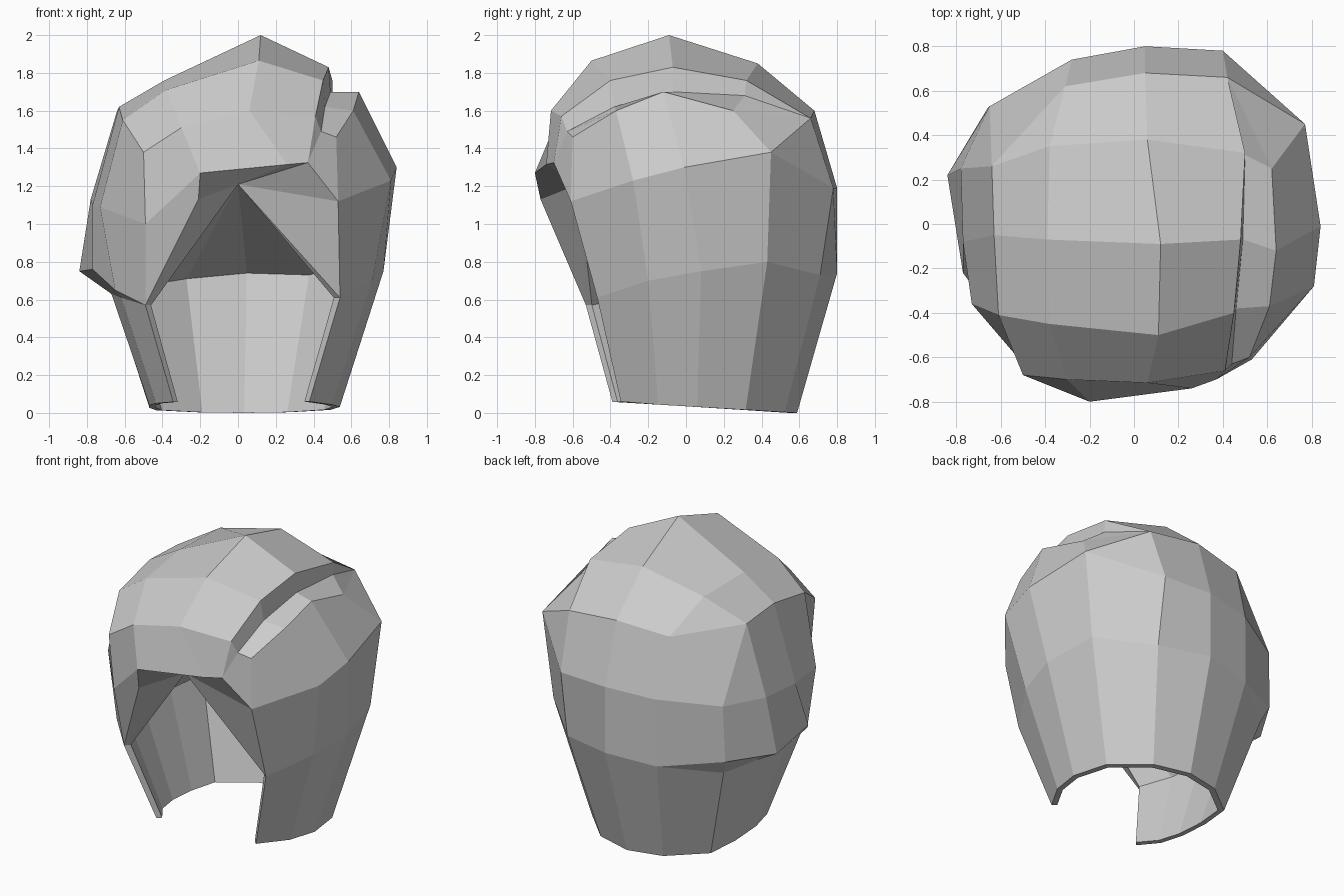
import bpy, bmesh

if "Cube" in bpy.data.objects:
    bpy.data.objects.remove(bpy.data.objects["Cube"])

bm = bmesh.new()
cache = {}


def vert(p):
    key = tuple(round(c, 4) for c in p)
    if key not in cache:
        cache[key] = bm.verts.new(key)
    return cache[key]


def face(*pts):
    vs = list(dict.fromkeys(vert(p) for p in pts))
    if len(vs) > 2 and bm.faces.get(vs) is None:
        bm.faces.new(vs)


def loft(*rows):
    for r, s in zip(rows, rows[1:]):
        for i in range(len(r) - 1):
            face(r[i], r[i + 1], s[i + 1], s[i])


def scaled(row, k):
    return [(x * k, y * k, z) for x, y, z in row]


# Crown strands, each running from the back over the top to the fringe
left = [(-.64, .26, 1.60), (-.64, .26, 1.60), (-.63, -.05, 1.62), (-.61, -.41, 1.55),
        (-.50, -.68, 1.38), (-.49, -.64, 1.0), (-.49, -.53, .57)]
middle = [(-.31, .62, 1.56), (-.38, .35, 1.75), (-.39, -.07, 1.76), (-.38, -.45, 1.71),
          (-.30, -.70, 1.51), (-.20, -.80, 1.27), (-.21, -.77, 1.13)]
ridge = [(.05, .68, 1.60), (.06, .38, 1.85), (.12, -.09, 2.0), (.11, -.50, 1.865),
         (.06, -.715, 1.60), (.26, -.74, 1.315), (0, -.57, 1.21)]
right = [(.42, .66, 1.56), (.50, .32, 1.76), (.48, -.07, 1.83), (.45, -.40, 1.76),
         (.41, -.66, 1.57), (.37, -.70, 1.325), (.37, -.70, 1.325)]
loft(left, middle, ridge, right)

# Parting groove and top of the right side, front to back
groove = [(.44, -.63, 1.49), (.46, -.38, 1.62), (.49, -.07, 1.70), (.50, .31, 1.68), right[0]]
shoulder = [(.52, -.60, 1.46), (.61, -.37, 1.60), (.64, -.12, 1.70), (.62, .25, 1.60), right[0]]

# Rings from the right front edge, around the back, to the left front edge
upper = [(.53, -.61, 1.12), (.81, -.28, 1.23), (.84, -.01, 1.30), (.77, .45, 1.38),
         (.40, .78, 1.19), (.05, .80, 1.19), (-.28, .74, 1.17), (-.65, .53, 1.14),
         (-.78, .25, 1.13), (-.77, -.08, 1.10), (-.73, -.36, 1.09), left[5]]
lower = [(.54, -.47, .61), (.71, -.20, .70), (.77, .08, .75), (.70, .43, .80),
         (.40, .71, .73), (.05, .80, .74), (-.29, .73, .71), (-.66, .52, .76),
         (-.84, .22, .75), (-.77, -.22, .76), (-.65, -.38, .65), left[6]]
# Body tucked in below the overhanging left layer
tuck = lower[:7] + [(-.62, .48, .66), (-.67, .18, .65), (-.67, -.12, .63),
                    (-.62, -.35, .61), left[6]]
bottom = [(x * .70, y * .735, max(0, .035 - .044 * y)) for x, y, z in tuck]
bottom = [(x, y, z if i > 0 else .06) for i, (x, y, z) in enumerate(bottom)]

loft(right[:5][::-1], groove, shoulder)
loft(shoulder[:4], upper[:4])
face(shoulder[3], right[0], upper[3])
face(right[0], upper[4], upper[3])
loft([s[0] for s in (right, ridge, middle, left)], upper[4:8])
loft(left[:5], upper[7:])
inner_bottom = scaled(bottom, .93)
inner_top = scaled(tuck, .94)
loft(upper, lower, tuck, bottom, inner_bottom, inner_top)

# Front edges of the two side curtains
for k in (0, -1):
    face(tuck[k], bottom[k], inner_bottom[k], inner_top[k])

# Underside: ceiling fan meeting at the hairline point, and fringe edges
peak = ridge[6]
for p, q in zip(inner_top, inner_top[1:]):
    face(p, q, peak)
for p, q in ((upper[0], lower[0]), (lower[0], inner_top[0]), (left[6], middle[6]),
             (left[6], inner_top[-1]), (right[5], upper[0])):
    face(peak, p, q)

# Front end of the parting
face(right[4], right[5], groove[0])
face(right[5], upper[0], shoulder[0], groove[0])

bmesh.ops.recalc_face_normals(bm, faces=bm.faces[:])
mesh = bpy.data.meshes.new("hair")
bm.to_mesh(mesh)
bm.free()
hair = bpy.data.objects.new("hair", mesh)
bpy.context.collection.objects.link(hair)
